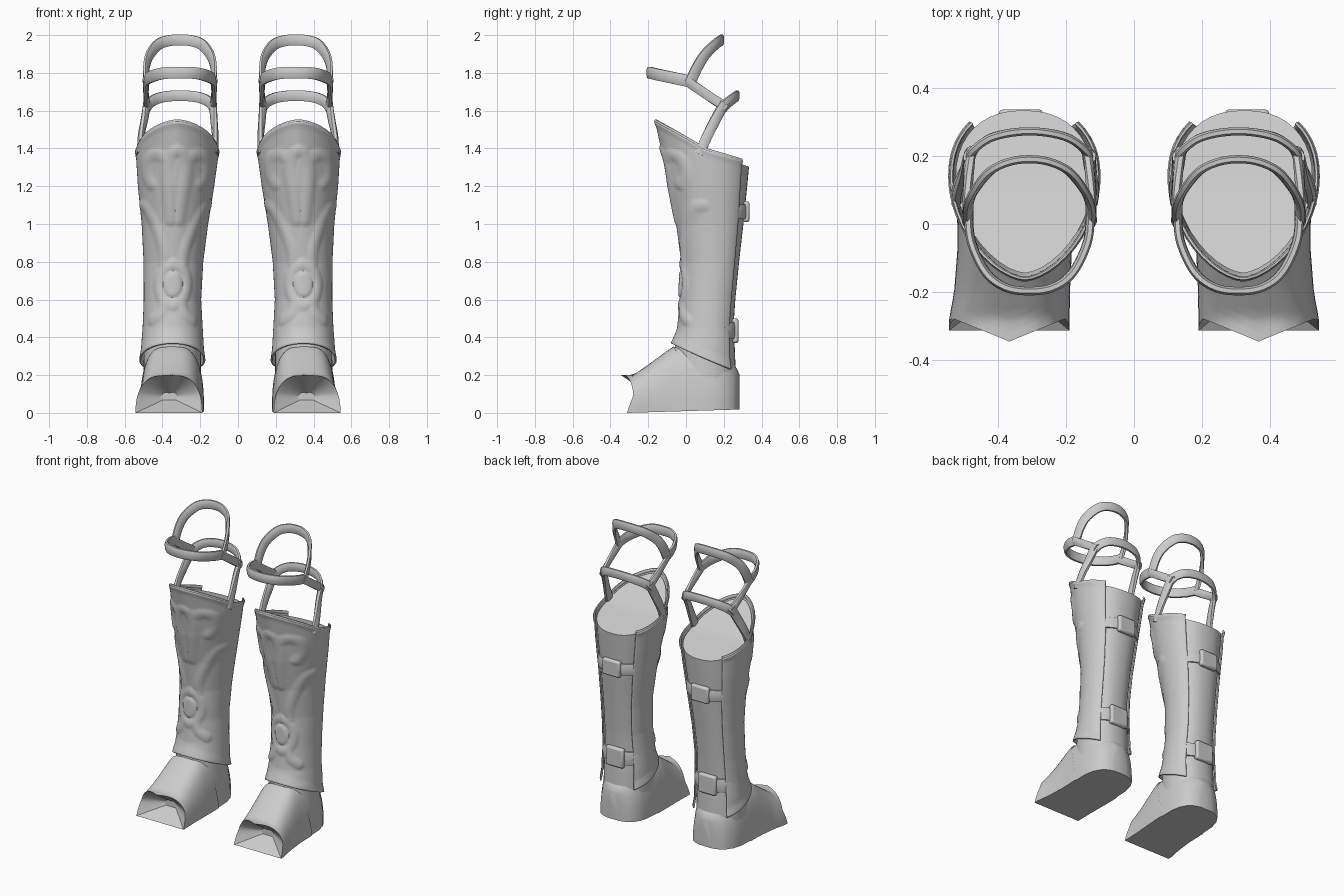
import bpy, bmesh, math
from mathutils import Vector

if "Cube" in bpy.data.objects:
    bpy.data.objects.remove(bpy.data.objects["Cube"])

steel = bpy.data.materials.new("grey_steel")
steel.diffuse_color = (0.6, 0.6, 0.6, 1)
steel.use_nodes = True
steel.node_tree.nodes["Principled BSDF"].inputs["Base Color"].default_value = steel.diffuse_color

# leg profile: z, centre x, half width, front y, back y
LEG = [(0.10, .350, .158, -.10, .272), (0.35, .347, .154, -.066, .262), (0.45, .346, .147, -.035, .255),
       (0.60, .347, .140, -.020, .265), (0.80, .342, .146, -.014, .285), (1.00, .334, .164, -.040, .308),
       (1.20, .328, .190, -.085, .328), (1.36, .322, .206, -.112, .343), (1.56, .320, .204, -.155, .345)]


def interp(table, t):
    t = min(max(t, table[0][0]), table[-1][0])
    for a, b in zip(table, table[1:]):
        if t <= b[0]:
            k = (t - a[0]) / (b[0] - a[0])
            return [p + (q - p) * k for p, q in zip(a[1:], b[1:])]


def leg(th, z, off=0.0):
    """Point on the leg surface; angle 0 faces the front, which narrows towards the top."""
    cx, hw, yf, yb = interp(LEG, z)
    ym = yf + .55 * (yb - yf)
    s, c = math.sin(th), math.cos(th)
    power = .95 + .28 * min(1, max(0, (z - .6) / .8)) if c > 0 else .87
    x = (hw + off) * math.copysign(abs(s) ** power, s)
    y = ym - (ym - yf + off) * c if c > 0 else ym + (yb - ym + off) * abs(c) ** .92
    return Vector((cx + x, y, z))


def top_rim(th):
    y = leg(th, 1.40).y
    return 1.39 + (.68 * (.1 - y) if y < .1 else -.31 * (y - .1))


def finish(name, bm, angle=40, solid=0.0, bevel=0.0):
    bmesh.ops.recalc_face_normals(bm, faces=bm.faces)
    me = bpy.data.meshes.new(name)
    bm.to_mesh(me)
    bm.free()
    ob = bpy.data.objects.new(name, me)
    bpy.context.collection.objects.link(ob)
    me.materials.append(steel)
    bpy.ops.object.select_all(action='DESELECT')
    ob.select_set(True)
    bpy.context.view_layer.objects.active = ob
    bpy.ops.object.shade_smooth_by_angle(angle=math.radians(angle))
    if solid:
        m = ob.modifiers.new("thickness", 'SOLIDIFY')
        m.thickness, m.offset = solid, -1
    if bevel:
        m = ob.modifiers.new("soft_edges", 'BEVEL')
        m.width, m.segments = bevel, 2
    ob.modifiers.new("other_leg", 'MIRROR')
    return ob


def loft(rows, closed=True, caps=(False, False)):
    bm = bmesh.new()
    vs = [[bm.verts.new(p) for p in r] for r in rows]
    n = len(rows[0])
    for a, b in zip(vs, vs[1:]):
        for i in range(n if closed else n - 1):
            j = (i + 1) % n
            bm.faces.new((a[i], a[j], b[j], b[i]))
    for flag, r in zip(caps, (vs[0], vs[-1])):
        if flag:
            bm.faces.new(r)
    return bm


def smooth_path(pts, steps=6):
    """Catmull-Rom curve through a few points."""
    P = [Vector(p) for p in pts]
    P = [2 * P[0] - P[1]] + P + [2 * P[-1] - P[-2]]
    out = []
    for a, b, c, d in zip(P, P[1:], P[2:], P[3:]):
        for k in range(steps):
            t = k / steps
            out.append(.5 * (2 * b + (c - a) * t + (2 * a - 5 * b + 4 * c - d) * t * t
                             + (3 * b - a - 3 * c + d) * t ** 3))
    return out + [P[-2]]


def band(name, path, centre, width, thick):
    """Sweep a flat rounded strip whose thin side faces outward."""
    rows = []
    for i, p in enumerate(path):
        t = (path[min(i + 1, len(path) - 1)] - path[max(i - 1, 0)]).normalized()
        r = Vector((p.x - centre[0], p.y - centre[1], 0))
        r = (r - t * r.dot(t)).normalized()
        b = t.cross(r)
        rows.append([p + r * (thick / 2 * u) + b * (width / 2 * v) for u, v in
                     ((1, .5), (.5, 1), (-.5, 1), (-1, .5), (-1, -.5), (-.5, -1), (.5, -1), (1, -.5))])
    return finish(name, loft(rows, True, (True, True)), 50)


# calf: closed inner leg, its saddle-shaped lid follows the rim up to the front
N = 40
rows = []
for k in range(25):
    v = k / 24
    ring = [2 * math.pi * i / N for i in range(N)]
    rows.append([leg(th, .15 + (top_rim(th) - .012 - .15) * v, -.004) for th in ring])
bm = loft(rows, True, (True, False))
bm.verts.ensure_lookup_table()
lid = bm.verts[-N:]
for i in range(N // 2):
    quad = [lid[i], lid[i + 1], lid[(N - i - 1) % N], lid[(N - i) % N]]
    bm.faces.new(list(dict.fromkeys(quad)))
finish("calf", bm)

# embossed scrollwork on the shin, as lines of (side distance, height)
SCROLLS = [[(0, 1.39), (.035, 1.37), (.055, 1.30), (.045, 1.18), (.025, 1.02)],
           [(.06, 1.34), (.10, 1.37), (.15, 1.34), (.16, 1.26), (.13, 1.21)],
           [(.22, 1.10), (.17, 1.08), (.11, .98), (.065, .86), (.06, .79)],
           [(0, .79), (.06, .76), (.09, .68), (.06, .60), (0, .57)],
           [(.05, .59), (.07, .53), (.13, .49)]]
SCROLLS = [smooth_path([(s, z, 0) for s, z in line], 3) for line in SCROLLS]


def relief(th, z):
    p = Vector((abs(th) * .17, z, 0))
    best = 1.0
    for line in SCROLLS:
        for a, b in zip(line, line[1:]):
            d = b - a
            k = min(max((p - a).dot(d) / d.length_squared, 0), 1)
            best = min(best, (p - a - d * k).length)
    h = .008 * max(0, 1 - (best / .032) ** 2)
    e = (p.x / .055) ** 2 + ((z - .68) / .07) ** 2      # medallion
    return max(h, .009 * min(1, max(0, 1 - e) * 3))


# greave: embossed shin plate with slanted rims, hugging the calf at its rear edges
TH, NU, NV = 2.38, 72, 110
rows = []
for k in range(NV + 1):
    v = k / NV
    row = []
    for i in range(NU + 1):
        th = TH * (2 * i / NU - 1)
        zt = top_rim(th) + .004
        zb = .365 - .46 * (leg(th, .32).y + .07)
        z = zb + (zt - zb) * v
        flare = .008 * max(0, 1 - v / .05) + .006 * max(0, (v - .97) / .03)
        row.append(leg(th, z, .003 + flare + relief(th, z)))
    rows.append(row)
finish("greave", loft(rows, False), 45, .009)
band("greave_top_rim", rows[-1][::2], (.325, .1), .02, .012)

# foot profile: y, centre x, half width, top z
FOOT = [(-.28, .366, .172, .195), (-.20, .358, .165, .250), (-.07, .350, .163, .345),
        (.02, .349, .165, .36), (.14, .349, .163, .35), (.20, .348, .150, .32), (.25, .347, .120, .26),
        (.272, .347, .085, .23), (.284, .347, .045, .20)]


def foot(y, a, off=0.0, square=.58):
    """Arch-shaped section; a runs 0..1 from one sole edge over the top to the other."""
    cx, hw, zt = interp(FOOT, y)
    ang = math.pi * a
    c, s = math.cos(ang), math.sin(ang)
    base = max(0, .018 * (y + .31) / .59)
    return Vector((cx - math.copysign(abs(c) ** square, c) * (hw + off), y,
                   base + (zt - base + off) * max(s, 0) ** .9))


M = 32
ys = [.284, .279, .272, .262, .25, .225, .20, .17, .14, .08, .02, -.03, -.07, -.13, -.20]
rows = [[foot(y, i / M) for i in range(M + 1)] for y in ys]
finish("heel_and_instep", loft(rows, True, (True, True)), 45)

# toe plate: slanted rear edge, peaked front edge, hollow funnel end
rows = []
for k in range(13):
    t = k / 12
    row = []
    for i in range(M + 1):
        a = i / M
        up, side = math.sin(math.pi * a), abs(math.cos(math.pi * a)) ** .65
        y0 = .05 - .115 * up ** 1.5
        y1 = -.345 + .072 * side - .04 * max(0, 1 - up / .45)
        row.append(foot(y0 + (y1 - y0) * t, a, .005, .58 + .08 * t))
    rows.append(row)
hub = Vector((.362, -.17, .085))
for k in (.05, .35, .7, .98):
    rows.append([p.lerp(hub, k) for p in rows[12]])
finish("toe_plate", loft(rows, True, (False, True)), 40)

# rear straps with buckles
for nm, z, w, half, sz in (("calf_strap", 1.065, .075, .8, .11), ("ankle_strap", .435, .09, 1.0, .13)):
    path = [leg(math.pi + half * (i / 8 - 1), z, .003) for i in range(17)]
    band(nm, path, (.34, .12), w, .018)
    bm = bmesh.new()
    bmesh.ops.create_cube(bm, size=1)
    c = leg(math.pi, z)
    for v in bm.verts:
        v.co = Vector((c.x + v.co.x * .13, c.y + .004 + v.co.y * .036, z + v.co.z * sz))
    finish(nm + "_buckle", bm, 40, 0, .012)

# knee cage: hoops and side struts
CX = .307


def hoop(name, half, width, thick, cy):
    """Mirror half of an arch (from one side to the middle) into a full hoop."""
    pts = [(CX + x, y, z) for x, y, z in half]
    pts += [(CX - x, y, z) for x, y, z in half[-2::-1]]
    band(name, smooth_path(pts), (CX, cy), width, thick)


hoop("front_hoop", [(.180, .02, 1.755), (.168, -.06, 1.772), (.125, -.145, 1.79), (.068, -.187, 1.80),
                    (0, -.197, 1.80)], .062, .025, .05)
hoop("top_hoop", [(.180, .02, 1.745), (.178, .06, 1.83), (.160, .10, 1.895), (.115, .155, 1.95), (.06, .182, 1.97),
                  (0, .190, 1.975)], .058, .024, -.02)
hoop("back_hoop", [(.176, .195, 1.615), (.155, .225, 1.645), (.10, .258, 1.67), (0, .272, 1.68)], .056, .024, .05)
for side, s in (("outer", 1), ("inner", -1)):
    low = smooth_path([(CX + .014 + s * .200, .07, 1.37), (CX + .01 + s * .197, .11, 1.46),
                       (CX + .004 + s * .183, .16, 1.56), (CX + s * .174, .205, 1.64)])
    band(side + "_lower_strut", low, (CX, .1), .054, .032)
    high = smooth_path([(CX + s * .174, .215, 1.615), (CX + s * .180, .11, 1.685), (CX + s * .181, .0, 1.76)])
    band(side + "_upper_strut", high, (CX, .1), .05, .028)
